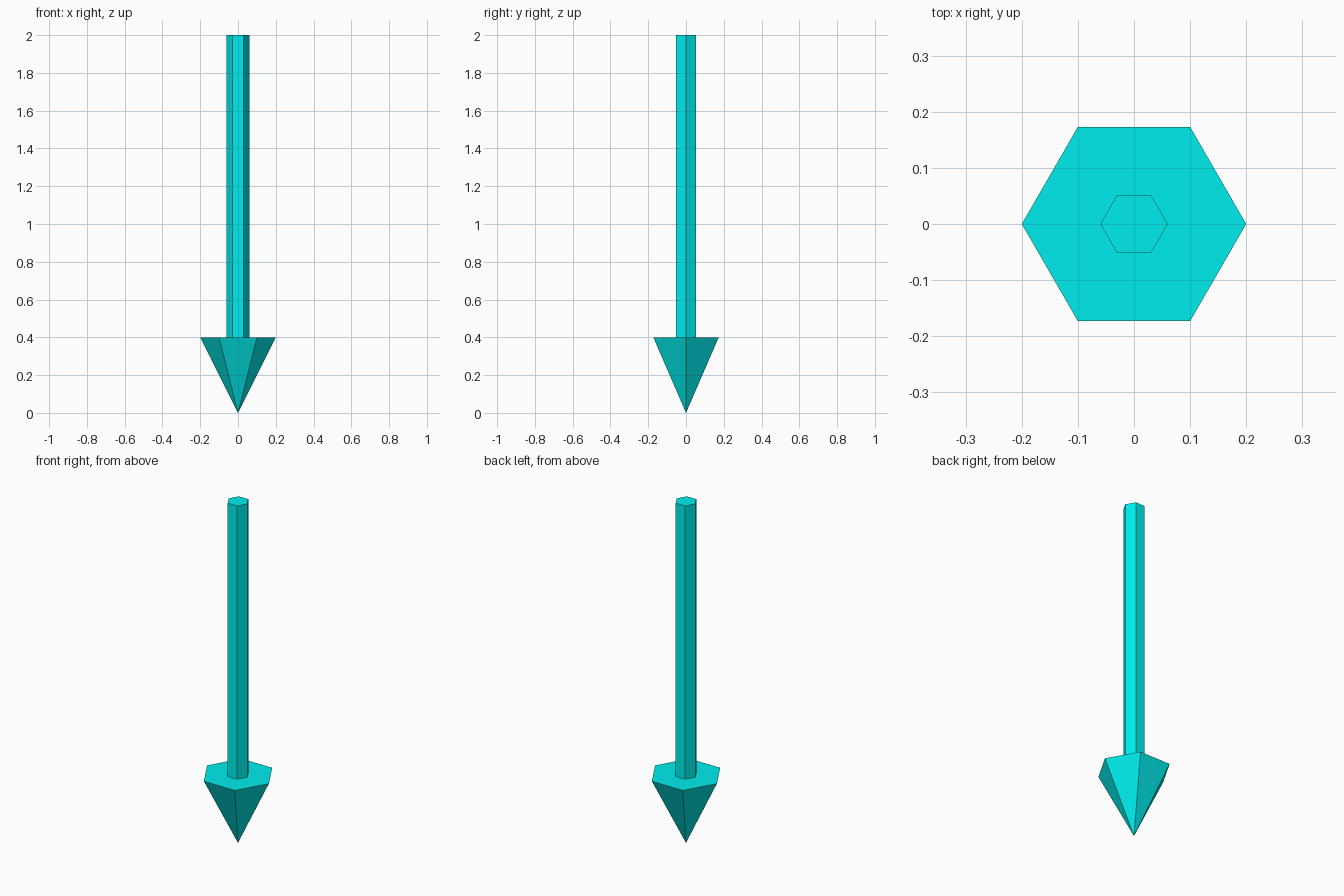
import bpy, bmesh
from math import cos, sin, pi

if "Cube" in bpy.data.objects:
    bpy.data.objects.remove(bpy.data.objects["Cube"])

SIDES = 6

cyan = bpy.data.materials.new("cyan")
cyan.diffuse_color = (0.0, 0.85, 0.85, 1.0)
cyan.use_nodes = True
cyan.node_tree.nodes["Principled BSDF"].inputs["Base Color"].default_value = cyan.diffuse_color


def lathe(name, profile, cap_top=False):
    """Revolve (radius, z) points into a flat-faced hexagonal part."""
    bm = bmesh.new()
    rings = []
    for r, z in profile:
        if r == 0:
            rings.append([bm.verts.new((0, 0, z))] * SIDES)
        else:
            rings.append([bm.verts.new((r * cos(2 * pi * i / SIDES),
                                        r * sin(2 * pi * i / SIDES), z))
                          for i in range(SIDES)])
    for low, high in zip(rings, rings[1:]):
        for i in range(SIDES):
            j = (i + 1) % SIDES
            # dict.fromkeys drops the repeated tip vertex
            bm.faces.new(list(dict.fromkeys((low[i], low[j], high[j], high[i]))))
    if cap_top:
        bm.faces.new(rings[-1])
    mesh = bpy.data.meshes.new(name)
    bm.to_mesh(mesh)
    bm.free()
    mesh.materials.append(cyan)
    obj = bpy.data.objects.new(name, mesh)
    bpy.context.collection.objects.link(obj)
    return obj


# Pointed head with its flat shoulder around the shaft
lathe("arrow_head", [(0, 0), (0.2, 0.4), (0.06, 0.4)])

# Hexagonal shaft
lathe("arrow_shaft", [(0.06, 0.4), (0.06, 2.0)], cap_top=True)
